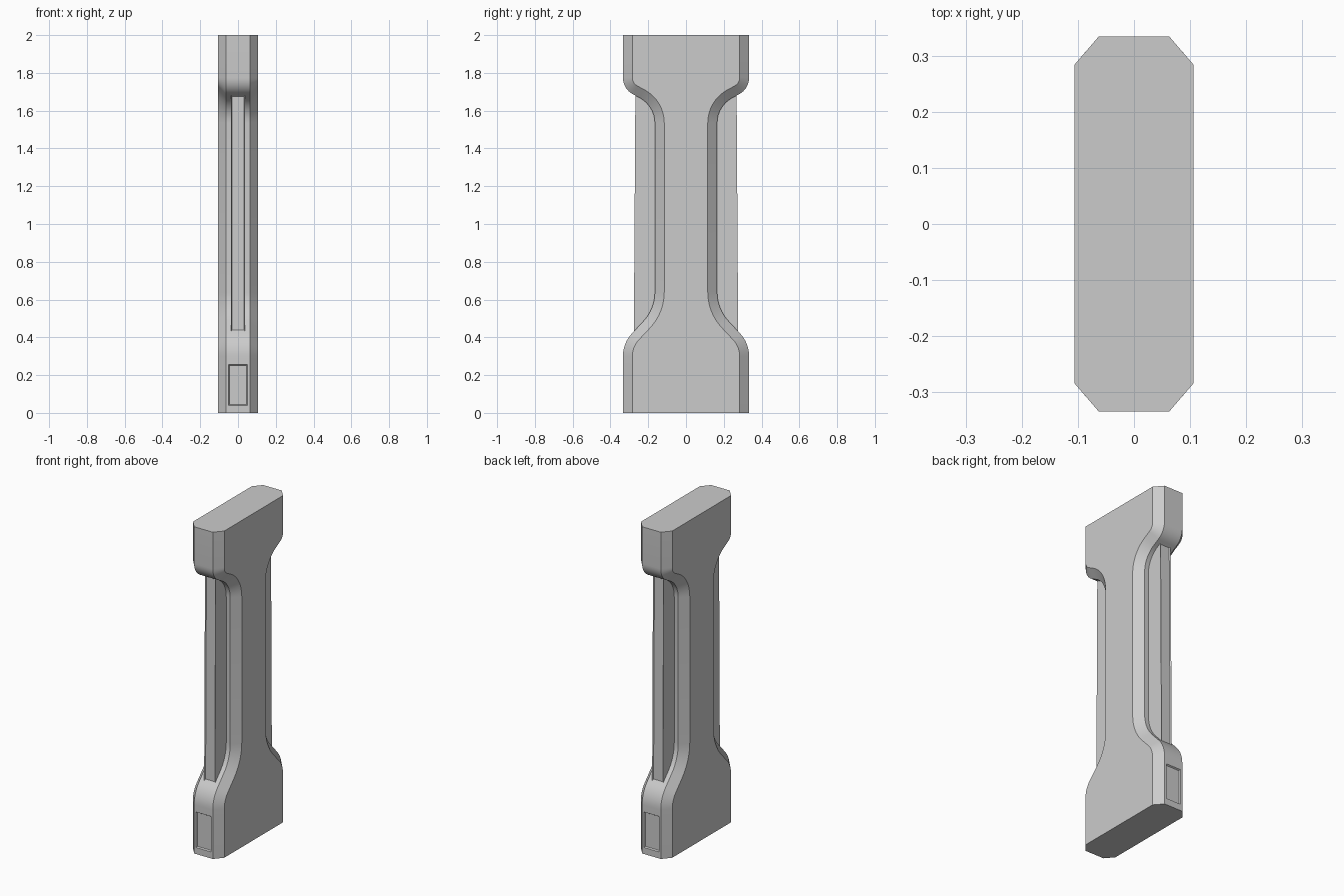
import bpy, bmesh, math
from mathutils import Vector

if "Cube" in bpy.data.objects:
    bpy.data.objects.remove(bpy.data.objects["Cube"])


def fillet(a, p, b, t, n=8):
    """Arc rounding corner p between a and b, tangent length t."""
    u, v = (a - p).normalized(), (b - p).normalized()
    half = u.angle(v) / 2
    c = p + (u + v).normalized() * (t / math.cos(half))
    s, e = p + u * t - c, p + v * t - c
    ang = s.angle(e)
    return [c + (s * math.sin((1 - k / n) * ang) + e * math.sin(k / n * ang)) / math.sin(ang)
            for k in range(n + 1)]


def finish(bm, name):
    bmesh.ops.recalc_face_normals(bm, faces=bm.faces)
    me = bpy.data.meshes.new(name)
    bm.to_mesh(me)
    bm.free()
    ob = bpy.data.objects.new(name, me)
    bpy.context.collection.objects.link(ob)
    bpy.ops.object.select_all(action='DESELECT')
    ob.select_set(True)
    bpy.context.view_layer.objects.active = ob
    bpy.ops.object.shade_smooth_by_angle(angle=math.radians(30))
    return ob


# Side profile (y, z) of the pillar edge, and its chamfer inset along the normal
corners = [Vector(p) for p in [(.334, 0), (.334, .37), (.165, .55),
                               (.165, 1.625), (.334, 1.715), (.334, 2)]]
profile = [corners[0]]
for i, t in zip(range(1, 5), (.07, .09, .09, .06)):
    profile += fillet(corners[i - 1], corners[i], corners[i + 1], t)
profile.append(corners[-1])

inner = []
for i, p in enumerate(profile):
    d0 = (p - profile[max(i - 1, 0)]).normalized()
    d1 = (profile[min(i + 1, len(profile) - 1)] - p).normalized()
    d = (d0 + d1).normalized()
    inner.append(p + Vector((-d.y, d.x)) * .05)

# Pillar body: eight-sided rings skinned upwards
XF, XS = .063, .106
bm = bmesh.new()
rings = []
for o, n in zip(profile, inner):
    pts = [(XF, -o.x, o.y), (XS, -n.x, n.y), (XS, n.x, n.y), (XF, o.x, o.y),
           (-XF, o.x, o.y), (-XS, n.x, n.y), (-XS, -n.x, n.y), (-XF, -o.x, o.y)]
    rings.append([bm.verts.new(p) for p in pts])
plates = []
for r, (a, b) in enumerate(zip(rings, rings[1:])):
    for k in range(8):
        f = bm.faces.new((a[k], a[(k + 1) % 8], b[(k + 1) % 8], b[k]))
        if r == 0 and k in (3, 7):
            plates.append(f)
bm.faces.new(rings[0][::-1])
bm.faces.new(rings[-1])
bmesh.ops.recalc_face_normals(bm, faces=bm.faces)

# Recessed plates low on the front and back
bmesh.ops.inset_individual(bm, faces=plates, thickness=.01)
for f in plates:
    for v in f.verts:
        v.co.x = math.copysign(.05, v.co.x)
        v.co.z = .04 if v.co.z < .15 else .257
bmesh.ops.inset_individual(bm, faces=plates, thickness=.007, depth=-.008)
finish(bm, "pillar_body")

# Upright fins with a sunken strip, set in the waist recess
for side, name in ((-1, "front_fin"), (1, "back_fin")):
    bm = bmesh.new()
    bmesh.ops.create_cube(bm, size=1)
    for v in bm.verts:
        top, outer = v.co.z > 0, v.co.y * side > 0
        v.co.x *= .072
        v.co.y = side * ((.268 if top else .276) if outer else .1)
        v.co.z = 1.683 if top else .425
    bm.normal_update()
    edge = [f for f in bm.faces if f.normal.y * side > .9]
    bmesh.ops.inset_individual(bm, faces=edge, thickness=.007, depth=-.007)
    finish(bm, name)
